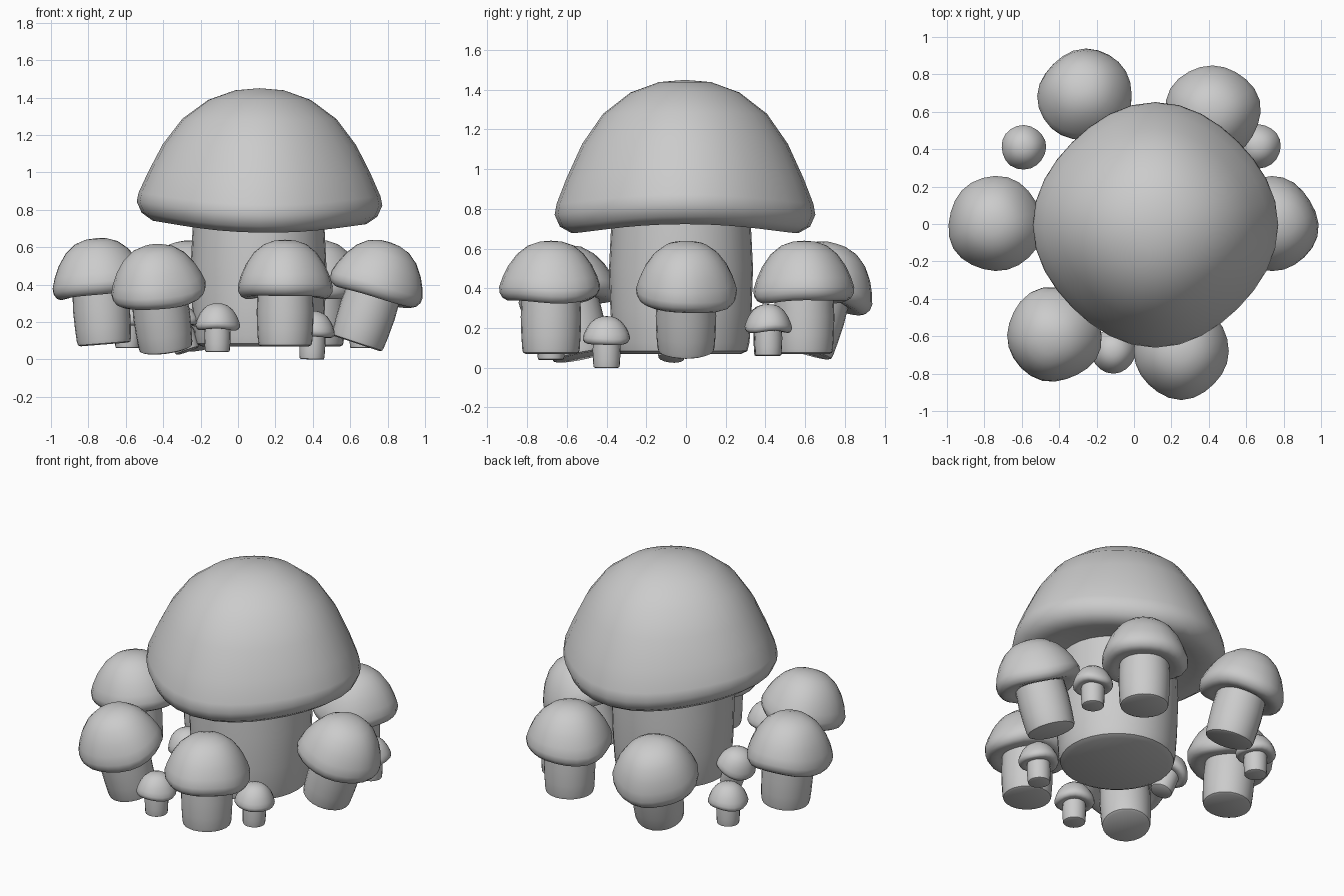
import bpy, bmesh, math, random
from mathutils import Vector, Matrix

if "Cube" in bpy.data.objects:
    bpy.data.objects.remove(bpy.data.objects["Cube"])

random.seed(4)

# unit profiles: (radius, height)
CAP = [(0, 1), (.2, .985), (.42, .915), (.63, .775), (.79, .58), (.91, .36), (.985, .2),
       (1, .13), (.96, .05), (.87, .0), (.72, .02), (.5, .05), (0, .06)]
SMALL_CAP = [(0, 1), (.22, .985), (.45, .92), (.66, .78), (.83, .58), (.94, .38), (1, .22),
             (.99, .12), (.93, .04), (.84, .0), (.7, .01), (.5, .05), (0, .07)]
STEM = [(0, 0), (.86, 0), (.95, .02), (.98, .08), (1.01, .3), (1.03, .6), (.99, 1), (0, 1)]


def lathe(name, profile, radius, z0, height, segs, base, lean, wave=None):
    """Revolve a profile; wave(a) returns (radius factor, rim height shift)."""
    bm = bmesh.new()
    rings = []
    for r, h in profile:
        if r == 0:
            rings.append([bm.verts.new((0, 0, z0 + h * height))])
            continue
        ring = []
        for i in range(segs):
            a = 2 * math.pi * i / segs
            k, dz = wave(a) if wave else (1, 0)
            k = 1 + (k - 1) * r
            ring.append(bm.verts.new((radius * r * k * math.cos(a), radius * r * k * math.sin(a),
                                      z0 + h * height + dz * r * r * (1 - h))))
        rings.append(ring)
    for A, B in zip(rings, rings[1:]):
        for i in range(segs):
            j = (i + 1) % segs
            if len(A) == 1:
                bm.faces.new((A[0], B[i], B[j]))
            elif len(B) == 1:
                bm.faces.new((A[i], A[j], B[0]))
            else:
                bm.faces.new((A[i], B[i], B[j], A[j]))
    bmesh.ops.recalc_face_normals(bm, faces=bm.faces)
    # lean the whole piece about its base
    d = Vector((lean[0], lean[1], 1)).normalized()
    bm.transform(Matrix.Translation(base) @ Vector((0, 0, 1)).rotation_difference(d).to_matrix().to_4x4())
    me = bpy.data.meshes.new(name)
    bm.to_mesh(me)
    bm.free()
    ob = bpy.data.objects.new(name, me)
    bpy.context.collection.objects.link(ob)
    bpy.context.view_layer.objects.active = ob
    ob.select_set(True)
    bpy.ops.object.shade_smooth_by_angle(angle=math.radians(50))
    ob.select_set(False)
    return ob


def lumps(amount, droop):
    """Gentle irregular outline for a cap."""
    p = [random.uniform(0, 6.28) for _ in range(4)]
    return lambda a: (1 + amount * (math.cos(3 * a + p[0]) + .6 * math.cos(5 * a + p[1])),
                      droop * (math.cos(2 * a + p[2]) + .6 * math.cos(3 * a + p[3])))


# large central mushroom: outline widest along the axes
def big_wave(a):
    return .985 + .022 * math.cos(4 * a), .036 * math.cos(2 * a) - .012 * math.cos(a)


lathe("large_stem", STEM, .352, 0, .72, 32, (.11, -.025, .07), (0, 0))
lathe("large_cap", CAP, .652, .635, .745, 32, (.115, -.005, .07), (0, 0), big_wave)

# ring of medium mushrooms: base position, lean
MEDIUM = [((-.715, 0, .08), (-.08, 0)), ((-.385, -.53, .055), (-.13, -.2)),
          ((.252, -.68, .07), (0, 0)), ((.635, 0, .085), (.33, 0)),
          ((.42, .595, .07), (0, 0)), ((-.23, .595, .08), (-.1, .3))]
for n, (base, lean) in enumerate(MEDIUM, 1):
    lathe(f"medium_stem_{n}", STEM, .148, 0, .31, 24, base, lean)
    lathe(f"medium_cap_{n}", SMALL_CAP, .254, .265, .305, 24, base, lean, lumps(.018, .014))

# tiny mushrooms
TINY = [((-.11, -.68, .04), (0, 0)), ((.395, -.4, 0), (.03, 0)), ((-.59, .41, .06), (0, 0)),
        ((.665, .415, .06), (0, 0)), ((-.27, -.075, .045), (-.35, .1))]
for n, (base, lean) in enumerate(TINY, 1):
    lathe(f"tiny_stem_{n}", STEM, .068, 0, .15, 20, base, lean)
    lathe(f"tiny_cap_{n}", SMALL_CAP, .119, .12, .14, 20, base, lean, lumps(.012, .006))
